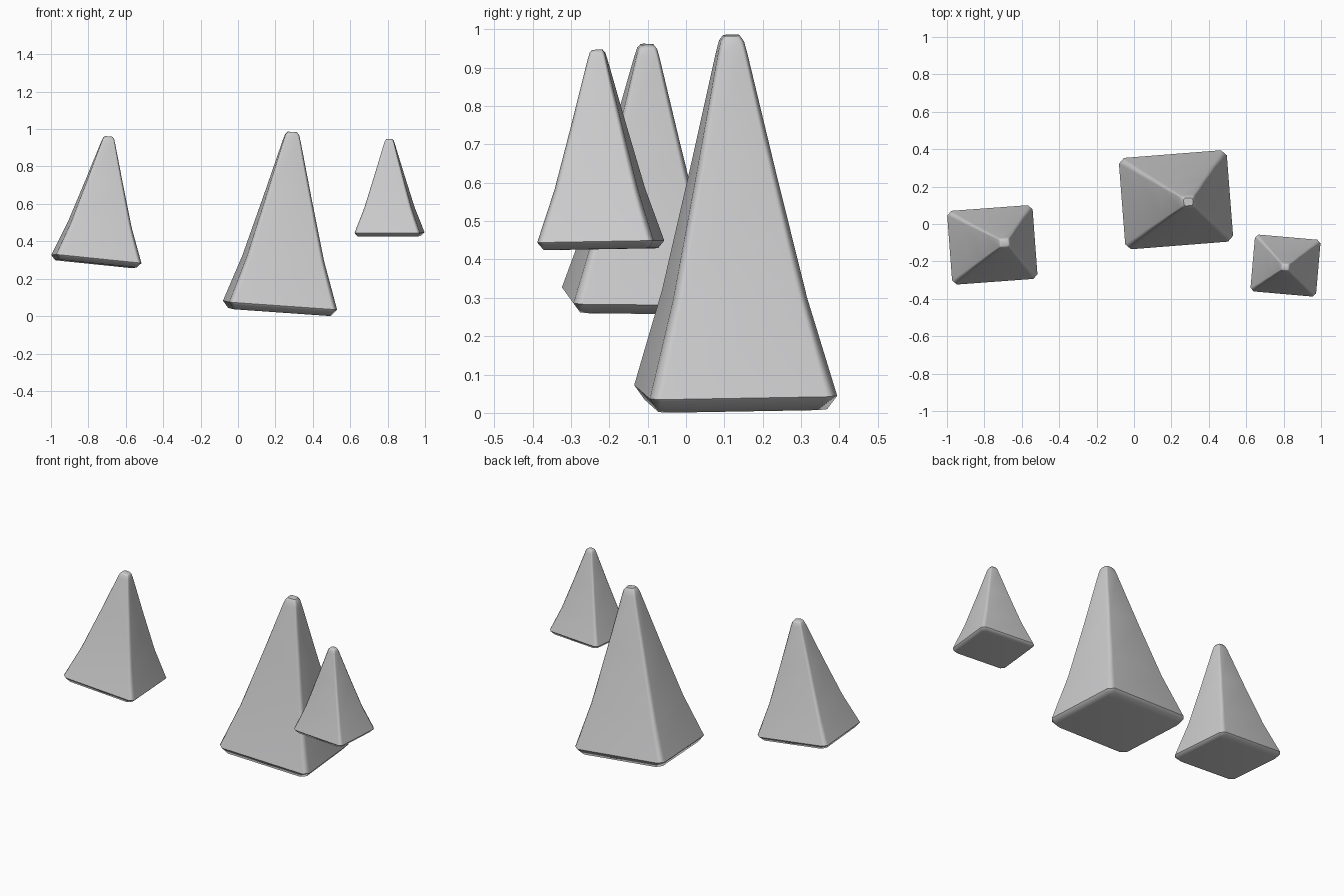
import bpy, bmesh
from math import radians

cube = bpy.data.objects.get("Cube")
if cube:
    bpy.data.objects.remove(cube, do_unlink=True)

# One plain grey stone colour
stone = bpy.data.materials.new("light_grey_stone")
stone.use_nodes = True
grey = (0.6, 0.6, 0.61, 1)
stone.diffuse_color = grey
bsdf = stone.node_tree.nodes["Principled BSDF"]
bsdf.inputs["Base Color"].default_value = grey
bsdf.inputs["Roughness"].default_value = 0.8

# Spike profile: height, width factor, corner cut (as a share of the half width)
PROFILE = [(0, 0.9, 0.13), (0.038, 1, 0.12), (0.3, 0.715, 0.13),
           (0.64, 0.42, 0.17), (0.955, 0.155, 0.3), (0.985, 0.125, 0.35),
           (1, 0.085, 0.4)]


def ring(bm, half_x, half_y, cut, z):
    """Rectangle with cut corners, running anticlockwise."""
    c = cut * min(half_x, half_y)
    points = []
    for sx, sy in ((1, 1), (-1, 1), (-1, -1), (1, -1)):
        pair = [(sx * half_x, sy * (half_y - c)), (sx * (half_x - c), sy * half_y)]
        points += pair if sx == sy else pair[::-1]
    return [bm.verts.new((x, y, z)) for x, y in points]


def spike(name, base, width, depth, height, tilt):
    bm = bmesh.new()
    rings = [ring(bm, width / 2 * f, depth / 2 * f, cut, height * h)
             for h, f, cut in PROFILE]
    for low, high in zip(rings, rings[1:]):
        for i in range(len(low)):
            j = (i + 1) % len(low)
            bm.faces.new((low[i], low[j], high[j], high[i]))
    bm.faces.new(rings[0][::-1])
    bm.faces.new(rings[-1])
    bmesh.ops.recalc_face_normals(bm, faces=bm.faces)
    mesh = bpy.data.meshes.new(name)
    bm.to_mesh(mesh)
    bm.free()
    mesh.materials.append(stone)
    obj = bpy.data.objects.new(name, mesh)
    bpy.context.collection.objects.link(obj)
    obj.location = base
    obj.rotation_euler = [radians(a) for a in tilt]

    # Soft corners, crisp base edges
    bpy.ops.object.select_all(action="DESELECT")
    obj.select_set(True)
    bpy.context.view_layer.objects.active = obj
    bpy.ops.object.shade_smooth_by_angle(angle=radians(46))
    weighted = obj.modifiers.new("flat_sides", "WEIGHTED_NORMAL")
    weighted.keep_sharp = True


# Three leaning spikes
spike("large_spike", (0.222, 0.13, 0.022), 0.58, 0.49, 0.965, (1, 4, 4.5))
spike("medium_spike", (-0.76, -0.112, 0.279), 0.46, 0.395, 0.685, (-0.5, 5.8, 4.2))
spike("small_spike", (0.81, -0.222, 0.427), 0.352, 0.305, 0.52, (1, 0, -5))
